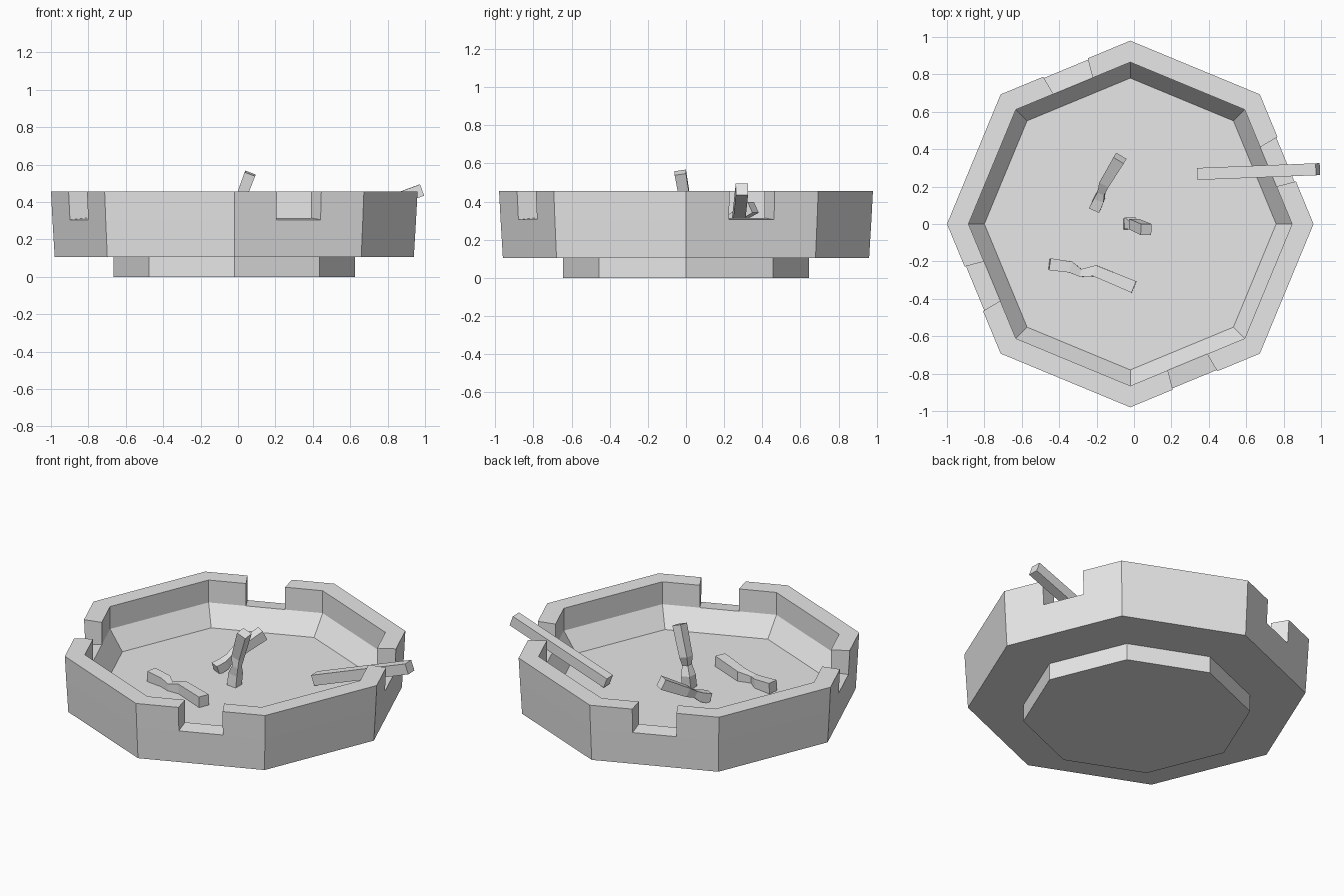
import bpy, bmesh, math
from mathutils import Vector

cube = bpy.data.objects.get("Cube")
if cube:
    bpy.data.objects.remove(cube, do_unlink=True)

grey = bpy.data.materials.new("plain_grey")
grey.use_nodes = True
grey.diffuse_color = (0.8, 0.8, 0.8, 1)
grey.node_tree.nodes["Principled BSDF"].inputs["Base Color"].default_value = (0.8, 0.8, 0.8, 1)


def finish(name, bm):
    """Turn a bmesh into a flat-shaded object."""
    bmesh.ops.recalc_face_normals(bm, faces=bm.faces)
    mesh = bpy.data.meshes.new(name)
    bm.to_mesh(mesh)
    bm.free()
    mesh.materials.append(grey)
    obj = bpy.data.objects.new(name, mesh)
    bpy.context.collection.objects.link(obj)
    return obj


def octagon_outline():
    """Unit octagon with two extra points on every second side for the notches."""
    points = []
    apothem = math.cos(math.pi / 8)
    for k in range(8):
        a = k * math.pi / 4
        points.append(Vector((math.cos(a), math.sin(a), 0)))
        if k % 2 == 0:
            mid = a + math.pi / 8
            out = Vector((math.cos(mid), math.sin(mid), 0)) * apothem
            side = Vector((-math.sin(mid), math.cos(mid), 0)) * apothem * 0.142
            points += [out - side, out + side]
    return points


def build_dish():
    """Octagonal dish with a foot, sloping floor edge and four rest notches."""
    bm = bmesh.new()
    outline = octagon_outline()
    n = len(outline)
    # radius, height: foot, body, rim, inner wall, floor
    profile = [(0.645, 0), (0.645, 0.105), (0.96, 0.105), (0.972, 0.305),
               (0.98, 0.455), (0.865, 0.455), (0.865, 0.315), (0.78, 0.195)]
    centre = Vector((-0.02, 0, 0))
    rings = [[bm.verts.new(centre + p * r + Vector((0, 0, z))) for p in outline]
             for r, z in profile]
    rim = range(3, 6)
    for i in range(n):
        j = (i + 1) % n
        notch = i % 3 == 1 and i < n
        # the outline repeats as corner, notch start, notch end, corner
        notch = i % 4 == 1
        for level in range(len(rings) - 1):
            if notch and level in rim:
                continue
            low, high = rings[level], rings[level + 1]
            bm.faces.new((low[i], low[j], high[j], high[i]))
        if notch:
            bm.faces.new((rings[3][i], rings[3][j], rings[6][j], rings[6][i]))
            for k in (i, j):
                bm.faces.new([rings[level][k] for level in (3, 4, 5, 6)])
    bm.faces.new(rings[0])
    bm.faces.new(rings[-1])
    return finish("dish", bm)


def square_tube(name, path, up):
    """Sweep a square section along points given as x, y, z, thickness."""
    bm = bmesh.new()
    pts = [Vector(p[:3]) for p in path]
    rings = []
    for i, p in enumerate(pts):
        along = (pts[min(i + 1, len(pts) - 1)] - pts[max(i - 1, 0)]).normalized()
        side = along.cross(Vector(up)).normalized()
        top = side.cross(along)
        h = path[i][3] / 2
        rings.append([bm.verts.new(p + side * a * h + top * b * h)
                      for a, b in ((-1, -1), (1, -1), (1, 1), (-1, 1))])
    for low, high in zip(rings, rings[1:]):
        for k in range(4):
            m = (k + 1) % 4
            bm.faces.new((low[k], low[m], high[m], high[k]))
    bm.faces.new(rings[0])
    bm.faces.new(rings[-1])
    return finish(name, bm)


build_dish()

# long stick resting in the side notch
square_tube("resting_stick", [(0.35, 0.268, 0.233, 0.064), (0.983, 0.293, 0.464, 0.064)], (0, 0, 1))

# crumpled stubs on the floor
square_tube("upright_stub", [(-0.025, 0.0, 0.195, 0.06), (-0.02, 0.005, 0.27, 0.06),
                             (0.0, -0.01, 0.325, 0.04), (0.0, 0.0, 0.38, 0.055),
                             (0.065, -0.03, 0.553, 0.06)], (0, 1, 0))
square_tube("leaning_stub", [(-0.21, 0.08, 0.215, 0.06), (-0.185, 0.135, 0.235, 0.055),
                             (-0.175, 0.17, 0.26, 0.04), (-0.155, 0.22, 0.29, 0.055),
                             (-0.075, 0.352, 0.37, 0.064)], (0, 0, 1))
square_tube("lying_stub", [(-0.452, -0.215, 0.228, 0.064), (-0.34, -0.23, 0.22, 0.06),
                           (-0.285, -0.262, 0.217, 0.042), (-0.21, -0.25, 0.225, 0.06),
                           (0.0, -0.337, 0.23, 0.066)], (0, 0, 1))
